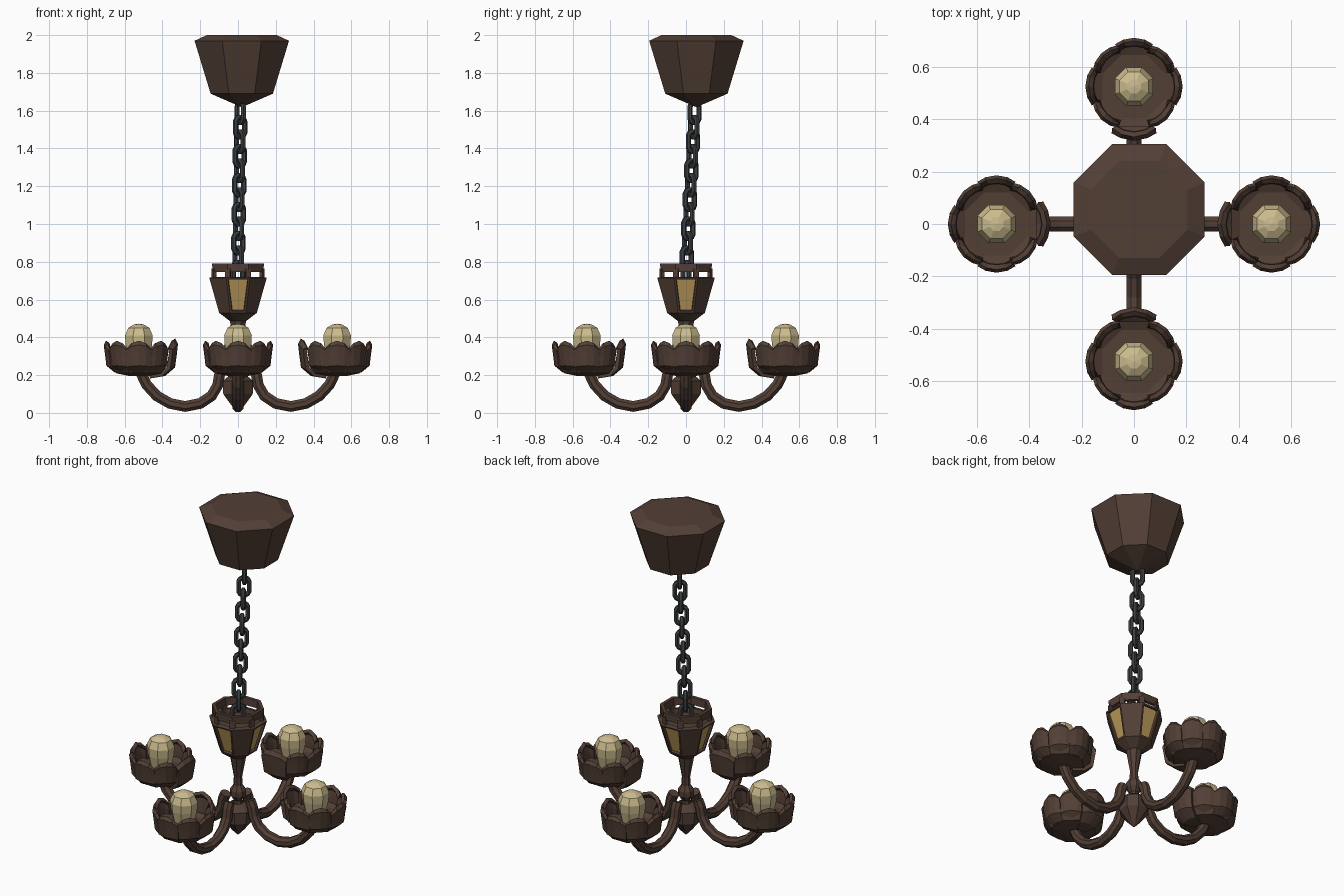
import bpy, bmesh, math
from mathutils import Vector, Matrix

if "Cube" in bpy.data.objects:
    bpy.data.objects.remove(bpy.data.objects["Cube"])

def material(name, rgb):
    m = bpy.data.materials.new(name)
    m.diffuse_color = (*rgb, 1)
    m.use_nodes = True
    m.node_tree.nodes["Principled BSDF"].inputs["Base Color"].default_value = m.diffuse_color
    return m

BROWN = material("dark_bronze", (0.085, 0.05, 0.036))
IRON = material("iron", (0.045, 0.05, 0.053))
GLOW = material("bulb_glass", (0.60, 0.50, 0.27))
AMBER = material("amber_glass", (0.50, 0.32, 0.10))

def finish(name, bm, *mats):
    bmesh.ops.recalc_face_normals(bm, faces=bm.faces)
    me = bpy.data.meshes.new(name)
    bm.to_mesh(me)
    bm.free()
    for m in mats:
        me.materials.append(m)
    ob = bpy.data.objects.new(name, me)
    bpy.context.collection.objects.link(ob)
    return ob

def grid(bm, rows, close_u=False, close_v=False):
    vs = [[bm.verts.new(p) for p in row] for row in rows]
    n, m = len(vs), len(vs[0])
    for i in range(n if close_v else n - 1):
        for j in range(m if close_u else m - 1):
            a, b = vs[i], vs[(i + 1) % n]
            bm.faces.new((a[j], a[(j + 1) % m], b[(j + 1) % m], b[j]))
    return vs

def lathe(profile, centre=(0, 0), n=8, ring=False):
    """Faceted turning; radii are measured to the flats, flats face the axes."""
    bm = bmesh.new()
    k = 1 / math.cos(math.pi / n)
    rows = [[(centre[0] + r * k * math.cos((j + .5) * math.tau / n),
              centre[1] + r * k * math.sin((j + .5) * math.tau / n), z)
             for j in range(n)] for r, z in profile]
    vs = grid(bm, rows, True, ring)
    if not ring:
        bm.faces.new(vs[0])
        bm.faces.new(vs[-1])
    bmesh.ops.remove_doubles(bm, verts=bm.verts, dist=0.0005)
    return bm

def tube(bm, pts, side, r, n, closed=False):
    """Sweep an n-sided section along a planar path; side is the plane normal."""
    rows = []
    for i, p in enumerate(pts):
        a = pts[i - 1] if closed or i else p
        b = pts[(i + 1) % len(pts)] if closed or i < len(pts) - 1 else p
        out = (b - a).normalized().cross(side)
        rows.append([p + r * (math.cos((j + .5) * math.tau / n) * out +
                              math.sin((j + .5) * math.tau / n) * side) for j in range(n)])
    vs = grid(bm, rows, True, closed)
    if not closed:
        bm.faces.new(vs[0])
        bm.faces.new(vs[-1])

# Ceiling canopy, slightly off centre
TOP = Vector((0.02, 0.055, 1.64))
finish("ceiling_canopy", lathe([(0.004, 1.62), (0.165, 1.69), (0.25, 1.97), (0.185, 2.0)],
                               TOP[:2]), BROWN)

# Chain of interlocking links, leaning from the lantern to the canopy
bm = bmesh.new()
BOTTOM = Vector((0, 0, 0.745))
count = 12
for i in range(count):
    c = BOTTOM.lerp(Vector((0.012, 0.045, 1.59)), i / (count - 1))
    rot = Matrix.Rotation(math.radians(35 + 90 * (i % 2)), 3, 'Z')
    pts = []
    for s in range(12):
        a = (s + .5) * math.tau / 12
        pts.append(c + rot @ Vector((0.030 * math.cos(a), 0,
                   0.030 * math.sin(a) + math.copysign(0.024, math.sin(a)))))
    tube(bm, pts, rot @ Vector((0, 1, 0)), 0.0145, 6, True)
finish("chain", bm, IRON)

# Lantern body with recessed top and four glazed windows
bm = lathe([(0.035, 0.48), (0.10, 0.53), (0.152, 0.715), (0.125, 0.72), (0.12, 0.695)])
bm.normal_update()
bmesh.ops.recalc_face_normals(bm, faces=bm.faces)
wins = [f for f in bm.faces if 0.58 < f.calc_center_median().z < 0.66
        and max(abs(f.normal.x), abs(f.normal.y)) > 0.9]
bmesh.ops.inset_individual(bm, faces=wins, thickness=0.014, depth=0)
bmesh.ops.inset_individual(bm, faces=wins, thickness=0.003, depth=-0.014)
for f in wins:
    f.material_index = 1
finish("lantern", bm, BROWN, AMBER)

# Lantern crown ring and its posts
finish("crown_ring", lathe([(0.135, 0.745), (0.137, 0.79), (0.118, 0.79), (0.116, 0.745)],
                           ring=True), BROWN)
bm = bmesh.new()
for i in range(8):
    a = (i + .5) * math.tau / 8
    mat = (Matrix.Translation((0.138 * math.cos(a), 0.138 * math.sin(a), 0.735))
           @ Matrix.Rotation(a, 4, 'Z') @ Matrix.Diagonal((0.016, 0.03, 0.06, 1)))
    bmesh.ops.create_cube(bm, size=1, matrix=mat)
finish("crown_posts", bm, BROWN)

# Turned stem and pointed hub
finish("stem", lathe([(0.045, 0.50), (0.04, 0.47), (0.022, 0.36), (0.024, 0.31), (0.042, 0.28),
                      (0.042, 0.25), (0.024, 0.22), (0.03, 0.16)]), BROWN)
finish("hub", lathe([(0.004, 0.005), (0.035, 0.04), (0.078, 0.10), (0.08, 0.17),
                     (0.055, 0.19), (0.03, 0.20)]), BROWN)

# Four arms, each with petal cup and bulb
ARM = [(0.082, 0.235), (0.098, 0.20), (0.108, 0.145), (0.14, 0.09), (0.20, 0.05),
       (0.28, 0.034), (0.36, 0.05), (0.43, 0.09), (0.485, 0.15), (0.515, 0.215)]
PETAL = [(0.06, 0.205), (0.125, 0.215), (0.168, 0.25), (0.175, 0.31), (0.182, 0.36), (0.17, 0.382)]
for i, label in enumerate(("right", "back", "left", "front")):
    turn = Matrix.Rotation(i * math.pi / 2, 3, 'Z')
    c = turn @ Vector((0.525, 0, 0))

    bm = bmesh.new()
    tube(bm, [turn @ Vector((x, 0, z)) for x, z in ARM], turn @ Vector((0, 1, 0)), 0.031, 8)
    finish(label + "_arm", bm, BROWN)

    finish(label + "_cup_floor", lathe([(0.05, 0.195), (0.12, 0.21), (0.15, 0.25), (0.152, 0.28),
                                        (0.12, 0.265)], c), BROWN)
    bm = bmesh.new()
    for k in range(8):
        rows = []
        for v, (r, z) in enumerate(PETAL):
            row = []
            for u in (-1, -.55, 0, .55, 1):
                a = k * math.tau / 8 + u * math.radians(24)
                rr = (r + 0.004 * (-1) ** k) * (1 - 0.05 * u * u)
                row.append((c.x + rr * math.cos(a), c.y + rr * math.sin(a),
                            z - 0.045 * u * u * (v / 5) ** 2))
            rows.append(row)
        grid(bm, rows)
    ob = finish(label + "_petals", bm, BROWN)
    sol = ob.modifiers.new("thickness", 'SOLIDIFY')
    sol.thickness = 0.022
    sol.offset = -1

    finish(label + "_bulb", lathe([(0.04, 0.25), (0.058, 0.30), (0.07, 0.36), (0.073, 0.41),
                                   (0.056, 0.45), (0.026, 0.468), (0, 0.472)], c), GLOW)
